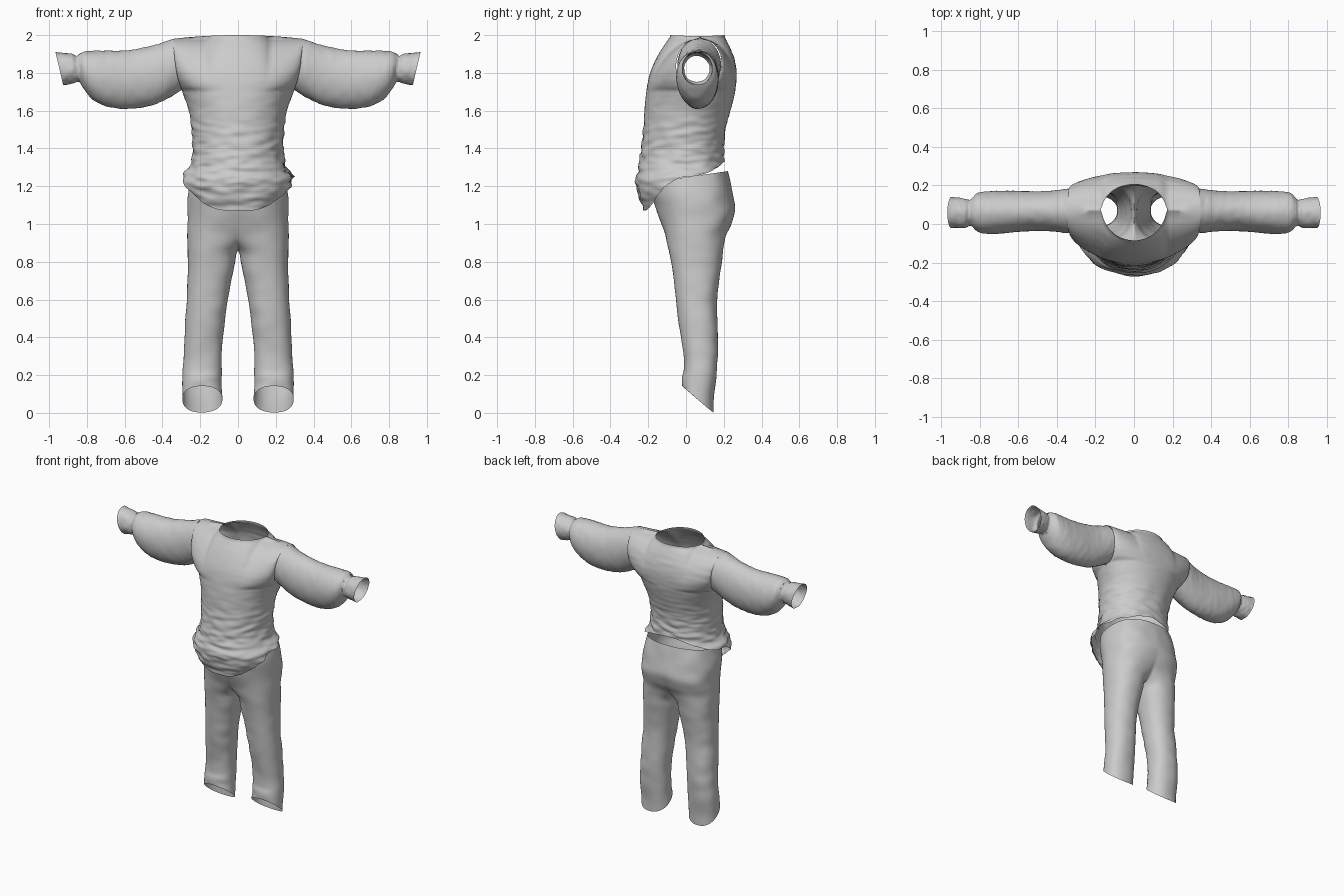
import bpy, bmesh, math
from mathutils import Vector, noise

if "Cube" in bpy.data.objects:
    bpy.data.objects.remove(bpy.data.objects["Cube"])


def curve(keys, t):
    """Smooth value at t through sorted (t, value) keys."""
    if t <= keys[0][0]:
        return keys[0][1]
    if t >= keys[-1][0]:
        return keys[-1][1]
    i = max(k for k in range(len(keys) - 1) if keys[k][0] <= t)
    def slope(k):
        a, b = keys[max(k - 1, 0)], keys[min(k + 1, len(keys) - 1)]
        return (b[1] - a[1]) / (b[0] - a[0])
    (t0, v0), (t1, v1) = keys[i], keys[i + 1]
    h = t1 - t0
    s = (t - t0) / h
    return (v0 * (2*s**3 - 3*s*s + 1) + slope(i) * h * (s**3 - 2*s*s + s)
            + v1 * (3*s*s - 2*s**3) + slope(i + 1) * h * (s**3 - s*s))


def sheets(name, grids, mirror=False):
    """Skin one or more grids of points into a single open cloth surface."""
    verts, faces = [], []
    for rows in grids:
        base, n = len(verts), len(rows[0])
        for row in rows:
            verts += row
        for i in range(len(rows) - 1):
            for j in range(n - 1):
                a = base + i * n + j
                faces.append((a, a + 1, a + n + 1, a + n))
    me = bpy.data.meshes.new(name)
    me.from_pydata(verts, [], faces)
    bm = bmesh.new()
    bm.from_mesh(me)
    if mirror:
        geom = bm.verts[:] + bm.edges[:] + bm.faces[:]
        new = bmesh.ops.duplicate(bm, geom=geom)["geom"]
        for v in new:
            if isinstance(v, bmesh.types.BMVert):
                v.co.x *= -1
    bmesh.ops.remove_doubles(bm, verts=bm.verts[:], dist=0.0008)
    bmesh.ops.recalc_face_normals(bm, faces=bm.faces[:])
    bm.to_mesh(me)
    bm.free()
    for p in me.polygons:
        p.use_smooth = True
    ob = bpy.data.objects.new(name, me)
    bpy.context.collection.objects.link(ob)
    return ob


def spow(v, e):
    return math.copysign(abs(v) ** e, v)


# sweater body: front and back panels that part around the armholes and neck
WIDTH = [(1.05, .22), (1.12, .27), (1.2, .303), (1.26, .29), (1.31, .255), (1.4, .24),
         (1.5, .245), (1.6, .26), (1.7, .295), (1.8, .325), (1.98, .345)]
FRONT = [(1.05, -.215), (1.15, -.25), (1.22, -.265), (1.3, -.25), (1.4, -.235), (1.5, -.225),
         (1.6, -.22), (1.7, -.21), (1.8, -.19), (1.9, -.145), (1.99, -.085)]
BACK = [(1.2, .21), (1.4, .2), (1.5, .21), (1.6, .235), (1.7, .26), (1.8, .268),
        (1.88, .255), (1.94, .23), (1.99, .205)]
SIDE = [(1.2, 0), (1.5, .005), (1.7, .055), (1.98, .075)]
WRINKLE = [(1.1, .014), (1.35, .013), (1.45, .009), (1.62, .002), (1.99, .002)]


def panel(front):
    rows, nr, nc = [], 84, 60
    for i in range(nr + 1):
        row = []
        for j in range(nc + 1):
            u = math.sin(math.pi * (j / nc - .5))
            top = 2.0 - .02 * u * u
            hem = 1.07 + .18 * u**4 if front else 1.33 - .08 * u * u
            z = hem + (top - hem) * i / nr
            x = u * curve(WIDTH, z)
            hole = .12 * math.sqrt(max(0, 1 - ((z - 1.845) / .135) ** 2))
            edge = curve(SIDE, z) + (-hole if front else hole)
            t = min(1, max(0, (top - z) / .28))
            g = 1 - (1 - t) ** 2
            body = max(0, 1 - abs(u) ** 2.2) ** .5
            neck = math.sqrt(max(0, 1 - (u / .48) ** 2))
            mid = curve(FRONT if front else BACK, z)
            y = edge + (mid - edge) * (body * g + neck * (1 - g))
            k = 1 + curve(WRINKLE, z) * 4 * noise.noise(Vector((x * 11, y * 11, z * 38)))
            row.append((x * k, y * k, z))
        rows.append(row)
    return rows


sheets("sweater_body", [panel(True), panel(False)])


# sleeves and cuffs: slanted rings given as top x, top z, bottom x, bottom z, front y, back y
def tube(name, rings, steps, ripple):
    n, rows = 48, []
    cols = [[(i, r[c]) for i, r in enumerate(rings)] for c in range(6)]
    for i in range(steps + 1):
        xt, zt, xb, zb, yf, yb = [curve(c, i * (len(rings) - 1) / steps) for c in cols]
        row = []
        for j in range(n + 1):
            a = 2 * math.pi * (j % n) / n
            c, s = math.cos(a), math.sin(a)
            x = (xt + xb) / 2 + c * (xt - xb) / 2
            k = 1 + ripple * noise.noise(Vector((x * 45, c * 2.5, s * 2.5)))
            row.append((x, (yf + yb) / 2 + s * (yb - yf) / 2 * k,
                        (zt + zb) / 2 + c * (zt - zb) / 2 * k))
        rows.append(row)
    return sheets(name, [rows], mirror=True)


tube("sleeves", [(.345, 1.98, .295, 1.71, -.045, .185),
                 (.38, 1.968, .35, 1.677, -.045, .18),
                 (.45, 1.945, .43, 1.637, -.038, .172),
                 (.53, 1.928, .52, 1.615, -.036, .17),
                 (.61, 1.918, .61, 1.61, -.042, .172),
                 (.70, 1.917, .70, 1.623, -.05, .172),
                 (.77, 1.916, .77, 1.66, -.05, .168),
                 (.815, 1.912, .81, 1.705, -.038, .16),
                 (.84, 1.9, .835, 1.745, -.015, .135)], 48, .02)
tube("cuffs", [(.84, 1.9, .835, 1.745, -.015, .135),
               (.855, 1.89, .845, 1.752, -.012, .125),
               (.88, 1.9, .87, 1.745, -.02, .13),
               (.925, 1.905, .9, 1.738, -.02, .135),
               (.967, 1.912, .925, 1.735, -.022, .14)], 20, .05)

# trousers: each half is a leg ring that opens at the centre line above the crotch
OUTER = [(.0, .297), (.2, .293), (.4, .282), (.6, .27), (.8, .265), (1.0, .267), (1.15, .265), (1.25, .245)]
INNER = [(.0, .083), (.3, .086), (.5, .07), (.6, .056), (.7, .037), (.8, .015), (.86, 0),
         (.92, -.07), (1.0, -.17), (1.1, -.263), (1.15, -.265), (1.25, -.245)]
LEG_F = [(.0, -.018), (.15, -.02), (.27, -.01), (.35, -.02), (.55, -.048), (.7, -.065),
         (.8, -.08), (.9, -.1), (1.0, -.13), (1.12, -.17), (1.25, -.19)]
LEG_B = [(.0, .14), (.1, .145), (.2, .16), (.35, .17), (.6, .165), (.8, .19), (.93, .21),
         (1.0, .24), (1.07, .26), (1.14, .25), (1.25, .222)]
rows, nr, nc, E = [], 90, 48, .88
for i in range(nr + 1):
    z = .072 + (1.25 - .072) * i / nr
    xo, xi = curve(OUTER, z), curve(INNER, z)
    if z > 1.08:
        xi = max(xi, -xo)
    yf, yb = curve(LEG_F, z), curve(LEG_B, z)
    cx, rx = (xo + xi) / 2, (xo - xi) / 2
    gap = math.acos(max(0, cx / rx) ** (1 / E)) if xi < 0 else 0
    row = []
    for j in range(nc + 1):
        a = math.pi + gap + (2 * math.pi - 2 * gap) * j / nc
        c, s = spow(math.cos(a), E), spow(math.sin(a), E)
        x, y = cx + rx * c, (yf + yb) / 2 + (yb - yf) / 2 * s
        if xi < 0 and j in (0, nc):
            x = 0
        low = max(0, 1 - (z - .072) / .15)
        high = max(0, (z - 1.1) / .15)
        k = .004 * noise.noise(Vector((x * 9, y * 9, z * 12)))
        row.append((x + (k if x > .02 else 0), y + k, z - .07 * s * low + .03 * s * high))
    rows.append(row)
sheets("trousers", [rows], mirror=True)
